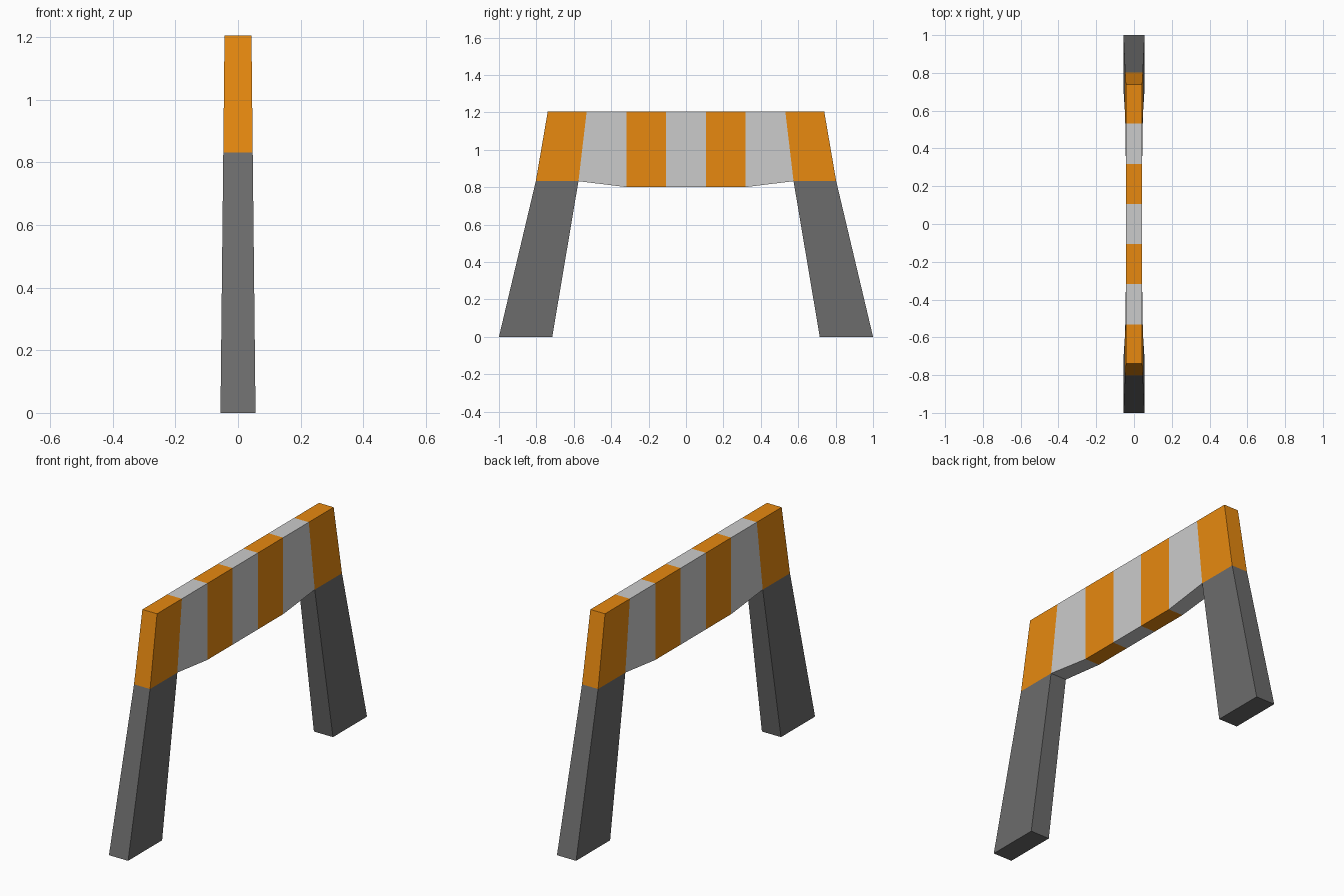
import bpy, bmesh

if "Cube" in bpy.data.objects:
    bpy.data.objects.remove(bpy.data.objects["Cube"])


def paint(name, rgb):
    m = bpy.data.materials.new(name)
    m.diffuse_color = (*rgb, 1)
    m.use_nodes = True
    m.node_tree.nodes["Principled BSDF"].inputs["Base Color"].default_value = m.diffuse_color
    return m


orange = paint("orange", (0.80, 0.25, 0.005))
pale = paint("pale_grey", (0.62, 0.62, 0.62))
dark = paint("dark_grey", (0.15, 0.15, 0.15))


def slab(name, profile, mat, joined):
    """Slab from (y, z, half thickness) corners; edges in 'joined' meet a neighbour and stay open."""
    bm = bmesh.new()
    front = [bm.verts.new((h, y, z)) for y, z, h in profile]
    back = [bm.verts.new((-h, y, z)) for y, z, h in profile]
    bm.faces.new(front)
    bm.faces.new(back[::-1])
    n = len(profile)
    for i in range(n):
        if i not in joined:
            j = (i + 1) % n
            bm.faces.new((front[i], back[i], back[j], front[j]))
    bmesh.ops.recalc_face_normals(bm, faces=bm.faces)
    me = bpy.data.meshes.new(name)
    bm.to_mesh(me)
    bm.free()
    me.materials.append(mat)
    ob = bpy.data.objects.new(name, me)
    bpy.context.collection.objects.link(ob)


TOP, SHOULDER, BELLY = 1.205, 0.832, 0.80
H_TOP, H_LEG, H_FOOT = 0.043, 0.047, 0.056

# Stripe boundaries: top y, bottom y, bottom z, bottom half thickness
half = [(0.106, 0.106, BELLY, H_TOP), (0.317, 0.317, BELLY, H_TOP),
        (0.531, 0.575, SHOULDER, H_LEG), (0.739, 0.803, SHOULDER, H_LEG)]
cuts = [(-a, -b, z, h) for a, b, z, h in reversed(half)] + half

# Striped board; end stripes are open below where the legs join
last = len(cuts) - 2
for i in range(last + 1):
    (t0, b0, z0, h0), (t1, b1, z1, h1) = cuts[i], cuts[i + 1]
    profile = [(b0, z0, h0), (b1, z1, h1), (t1, TOP, H_TOP), (t0, TOP, H_TOP)]
    joined = {0: {0, 1}, last: {0, 3}}.get(i, {1, 3})
    slab(f"board_stripe_{i + 1}", profile, pale if i % 2 else orange, joined)

# Splayed legs, open at the top
for s, side in ((-1, "left"), (1, "right")):
    slab(f"leg_{side}", [(s * 0.575, SHOULDER, H_LEG), (s * 0.803, SHOULDER, H_LEG),
                         (s * 1.0, 0, H_FOOT), (s * 0.715, 0, H_FOOT)], dark, {0})
